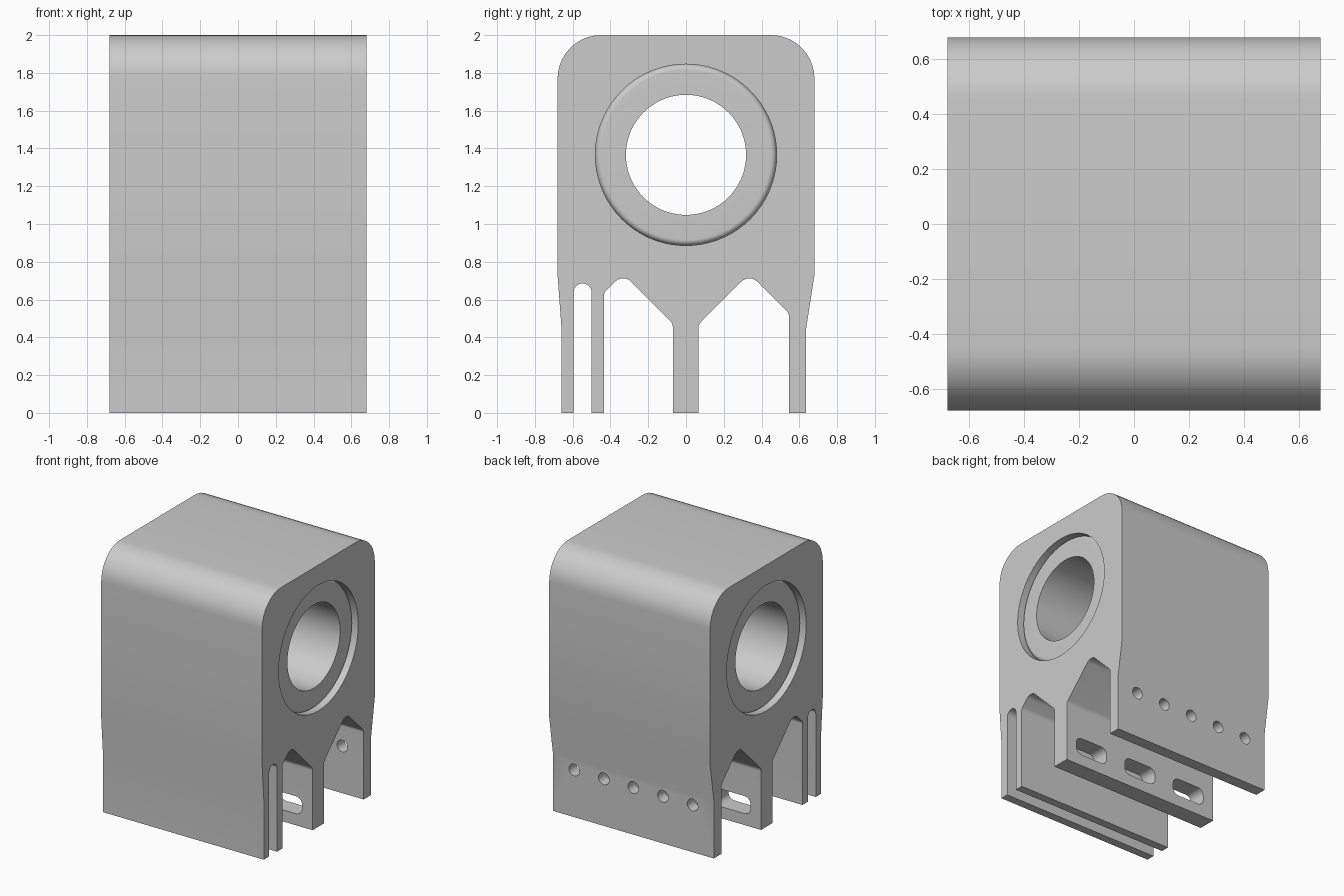
import bpy, bmesh
from math import sin, cos, pi, radians
from mathutils import Vector, Matrix

if "Cube" in bpy.data.objects:
    bpy.data.objects.remove(bpy.data.objects["Cube"], do_unlink=True)

HALF = 0.68          # half width of the block
BORE_Z = 1.366       # height of the bore axis

grey = bpy.data.materials.new("plain_grey")
grey.use_nodes = True
grey.diffuse_color = (0.6, 0.6, 0.6, 1)
grey.node_tree.nodes["Principled BSDF"].inputs["Base Color"].default_value = (0.6, 0.6, 0.6, 1)


def rounded(points, steps=10):
    """Outline from (a, b, radius) corners, each corner filleted by its radius."""
    out = []
    for i, (a, b, r) in enumerate(points):
        p = Vector((a, b))
        if r == 0:
            out.append(p)
            continue
        d1 = (Vector(points[i - 1][:2]) - p).normalized()
        d2 = (Vector(points[(i + 1) % len(points)][:2]) - p).normalized()
        half = d1.angle(d2) / 2
        centre = p + (d1 + d2).normalized() * (r / sin(half))
        start = p + d1 * (r * cos(half) / sin(half)) - centre
        end = p + d2 * (r * cos(half) / sin(half)) - centre
        sweep = start.angle(end)
        for k in range(steps + 1):
            t = k / steps
            out.append(centre + (start * sin((1 - t) * sweep) + end * sin(t * sweep)) / sin(sweep))
    return out


def make_object(name, bm):
    bmesh.ops.recalc_face_normals(bm, faces=bm.faces)
    mesh = bpy.data.meshes.new(name)
    bm.to_mesh(mesh)
    bm.free()
    mesh.materials.append(grey)
    obj = bpy.data.objects.new(name, mesh)
    bpy.context.collection.objects.link(obj)
    return obj


def prism(name, outline, place, depth):
    """Extrude a closed outline along the given depth vector."""
    bm = bmesh.new()
    face = bm.faces.new([bm.verts.new(place(p)) for p in outline])
    ext = bmesh.ops.extrude_face_region(bm, geom=[face])
    moved = [v for v in ext["geom"] if isinstance(v, bmesh.types.BMVert)]
    bmesh.ops.translate(bm, verts=moved, vec=depth)
    return make_object(name, bm)


def cut(target, cutter):
    cutter.hide_render = True
    mod = target.modifiers.new("cut", "BOOLEAN")
    mod.operation = "DIFFERENCE"
    mod.solver = "EXACT"
    mod.object = cutter
    bpy.ops.object.select_all(action="DESELECT")
    bpy.context.view_layer.objects.active = target
    target.select_set(True)
    bpy.ops.object.modifier_apply(modifier=mod.name)
    bpy.data.objects.remove(cutter, do_unlink=True)


# Housing: side profile with four hanging plates, running front to back
profile = rounded([
    (-0.68, 2, 0.23), (-0.68, 0.73, 0), (-0.66, 0.46, 0), (-0.66, 0, 0),
    (-0.595, 0, 0), (-0.595, 0.685, 0.047), (-0.5, 0.685, 0.047), (-0.5, 0, 0),
    (-0.435, 0, 0), (-0.435, 0.635, 0.04), (-0.333, 0.737, 0.06), (-0.07, 0.474, 0.05),
    (-0.07, 0, 0), (0.065, 0, 0),
    (0.065, 0.467, 0.05), (0.335, 0.737, 0.06), (0.545, 0.527, 0.04), (0.545, 0, 0),
    (0.635, 0, 0), (0.635, 0.44, 0), (0.68, 0.73, 0), (0.68, 2, 0.23),
])
housing = prism("housing", profile, lambda p: (-HALF, p.x, p.y), (2 * HALF, 0, 0))

# Bore with a recess at each end; the seat edge in each recess is rounded
side = [(0.8, 0), (0.8, 0.48), (0.611, 0.48)]
side += [(0.61 + 0.03 * sin(a), 0.45 + 0.03 * cos(a))
         for a in [radians(d) for d in range(10, 91, 10)]]
side += [(0.64, 0.318)]
path = side + [(-x, r) for x, r in reversed(side)]
bm = bmesh.new()
verts = [bm.verts.new((x, 0, r)) for x, r in path]
edges = [bm.edges.new(pair) for pair in zip(verts, verts[1:])]
bmesh.ops.spin(bm, geom=verts + edges, cent=(0, 0, 0), axis=(1, 0, 0),
               angle=2 * pi, steps=72, use_duplicate=False)
bmesh.ops.remove_doubles(bm, verts=bm.verts, dist=1e-5)
bmesh.ops.translate(bm, verts=bm.verts, vec=(0, 0, BORE_Z))
cut(housing, make_object("bore_cutter", bm))

# Row of five round holes through the back plate
bm = bmesh.new()
for i in range(-2, 3):
    bmesh.ops.create_cone(bm, cap_ends=True, segments=32, radius1=0.045, radius2=0.045, depth=0.3,
                          matrix=Matrix.Translation((i * 0.25, 0.59, 0.36)) @ Matrix.Rotation(pi / 2, 4, "X"))
cut(housing, make_object("hole_cutter", bm))

# Three rounded slots through the centre plate
w, h, r = 0.14, 0.067, 0.05
slot = rounded([(-w, -h, r), (w, -h, r), (w, h, r), (-w, h, r)], 8)
for x in (-0.45, 0, 0.45):
    cut(housing, prism("slot_cutter", slot, lambda p: (x + p.x, -0.15, 0.155 + p.y), (0, 0.3, 0)))

bpy.context.view_layer.objects.active = housing
housing.select_set(True)
bpy.ops.object.shade_smooth_by_angle(angle=radians(25))
